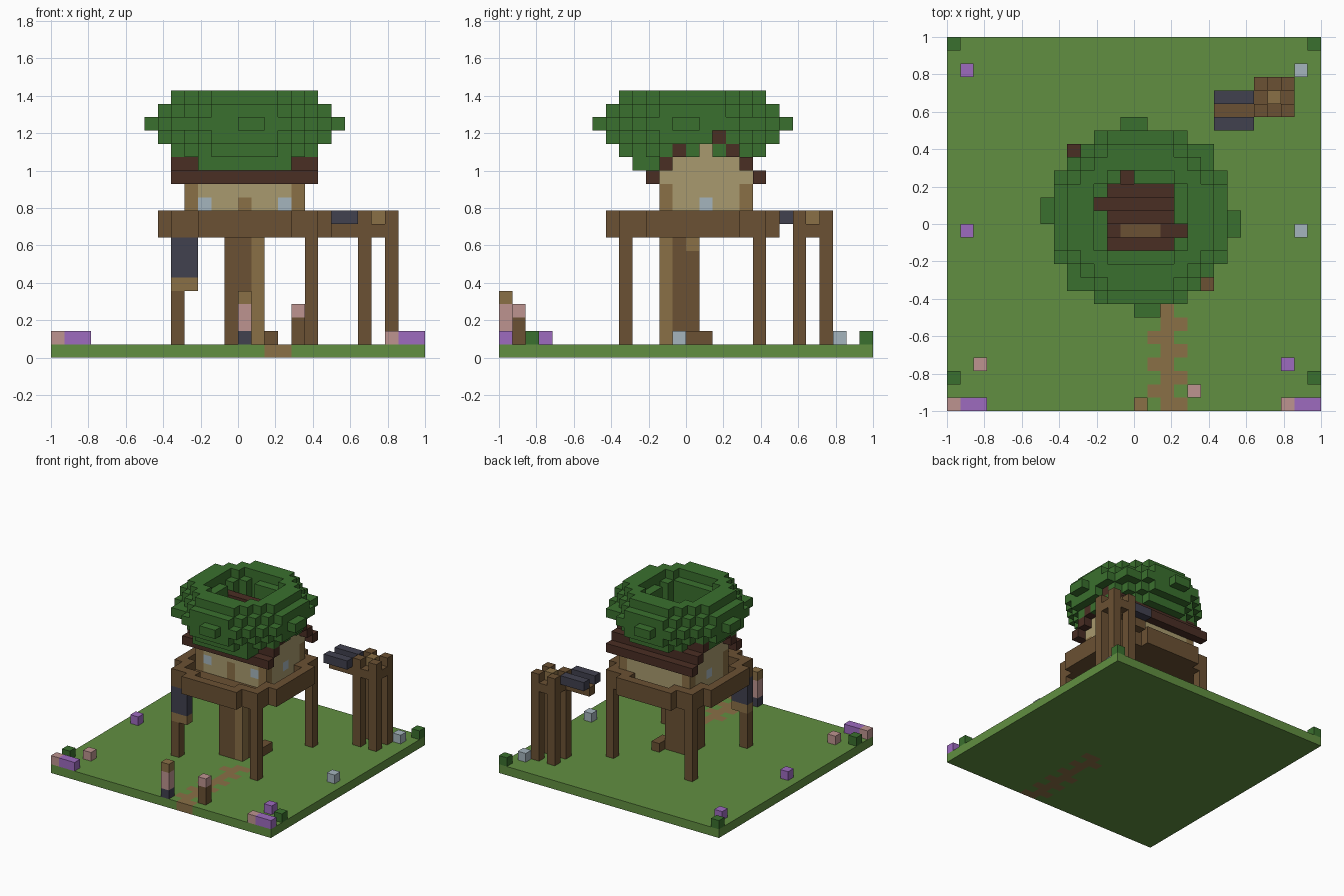
import bpy, bmesh
from mathutils import Vector

cube = bpy.data.objects.get("Cube")
if cube:
    bpy.data.objects.remove(cube)

N = 28            # cells along the base
V = 2 / N         # cell size
MID = 14          # cell at the centre of the tree
HEX = {"grass": "618F41", "leaf": "3A702E", "wood": "6B5133",
       "light_wood": "8A7046", "roof_brown": "4A2E24", "plaster": "A99A6E",
       "slate": "41414F", "purple": "9D6BBF", "pink": "BD9490",
       "pale_blue": "A5B5BD"}


def linear(h):
    c = int(h, 16) / 255
    return c / 12.92 if c <= 0.04045 else ((c + 0.055) / 1.055) ** 2.4


materials = {}
for name, code in HEX.items():
    m = bpy.data.materials.new(name)
    m.use_nodes = True
    col = tuple(linear(code[i:i + 2]) for i in (0, 2, 4)) + (1.0,)
    m.diffuse_color = col
    bsdf = next(n for n in m.node_tree.nodes if n.type == "BSDF_PRINCIPLED")
    bsdf.inputs["Base Color"].default_value = col
    bsdf.inputs["Roughness"].default_value = 0.9
    materials[name] = m

cells = {}        # (i, j, k) -> (part, colour)


def span(r):
    return range(r[0], r[1] + 1) if isinstance(r, tuple) else (r,)


def fill(part, colour, x, y, z):
    """Fill a block of cells; each range is one index or (first, last)."""
    for i in span(x):
        for j in span(y):
            for k in span(z):
                cells[i, j, k] = (part, colour)


# Ground slab with a zigzag path
fill("ground", "grass", (0, N - 1), (0, N - 1), 0)
for j in range(11):
    side = 15 if j % 2 else 17
    fill("path", "light_wood", 16, j, 0)
    if j < 7 or j > 7:
        fill("path", "light_wood", side, j, 0)

# Leaf crown: stacked discs with a hollow centre
discs = {14: 25, 15: 29, 16: 40, 17: 50, 18: 40, 19: 29}
reach = {14: 3, 15: 5, 16: 6, 17: 7, 18: 6, 19: 5}
gaps = {(9, 19), (19, 9), (7, 13), (21, 15), (13, 7), (15, 21),
        (11, 15), (13, 17), (17, 13)}
for k, r2 in discs.items():
    for i in range(7, 22):
        for j in range(7, 22):
            dx, dy = i - MID, j - MID
            d2 = dx * dx + dy * dy
            hollow = max(abs(dx), abs(dy)) <= 2 or (k == 19 and d2 < 14)
            limit = 4 if k == 14 else reach[k]
            if (d2 <= r2 and abs(dx) <= reach[k] and abs(dy) <= limit
                    and not hollow and (i, j) not in gaps):
                fill("leaf_crown", "leaf", i, j, k)
for gap in ((19, 15, 15), (20, 16, 16)):
    cells.pop(gap, None)

# Deck on four posts, with a low rim


def on_deck(i, j):
    dx, dy = i - MID, j - MID
    return max(abs(dx), abs(dy)) <= 6 and dx * dx + dy * dy <= 50


for i in range(8, 21):
    for j in range(8, 21):
        if on_deck(i, j):
            fill("deck", "wood", i, j, 9)
            if not all(on_deck(i + a, j + b) for a in (-1, 0, 1) for b in (-1, 0, 1)):
                fill("deck_rim", "wood", i, j, 10)
for i in (9, 19):
    for j in (9, 19):
        fill("deck_post", "wood", i, j, (1, 8))

# Trunk with a pale corner and a root
fill("trunk", "wood", (13, 15), (12, 14), (1, 8))
fill("trunk", "light_wood", 15, 12, (1, 8))
fill("trunk", "light_wood", 15, 14, 8)
fill("root", "wood", 16, (14, 15), 1)

# Banner hanging at the front post
fill("banner", "slate", (9, 10), 9, (6, 8))
fill("banner", "light_wood", (9, 10), 9, 5)

# House walls, corner posts, windows and door
fill("house_walls", "plaster", (10, 18), (12, 18), (10, 13))
for i in (10, 18):
    for j in (12, 18):
        fill("house_corner", "light_wood", i, j, (10, 12))
    fill("side_window", "pale_blue", i, 15, 11)
for i in (11, 17):
    fill("front_window", "pale_blue", i, 12, 11)
fill("door", "light_wood", 14, 12, (10, 11))

# Stepped gable and roof, ridge running left to right
for step in range(5):
    k = 13 + step
    if step < 4:
        fill("gable", "plaster", (10, 18), (12 + step, 18 - step), k)
    for j in (11 + step, 19 - step):
        fill("roof", "roof_brown", (9, 19), j, k)
fill("roof_beam", "wood", (13, 15), 13, 15)

# Small tower behind, with a gangway
for i in (23, 25):
    for j in (22, 24):
        fill("tower_post", "wood", i, j, (1, 10))
fill("tower_top", "wood", 24, (22, 24), 9)
fill("tower_top", "wood", (23, 25), 23, 9)
fill("tower_core", "light_wood", 24, 23, (9, 10))
fill("gangway", "wood", (20, 22), 22, 9)
for j in (21, 23):
    fill("gangway_rail", "slate", (20, 22), j, 10)

# Posts beside the path
fill("lamp_post", "slate", 14, 0, 1)
fill("lamp_post", "pink", 14, 0, (2, 3))
fill("lamp_post", "light_wood", 14, 0, 4)
fill("sign_post", "wood", 18, 1, (1, 2))
fill("sign_post", "pink", 18, 1, 3)

# Flowers, stones and bushes
for i in (0, 27):
    for j in (2, 27):
        fill("bush", "leaf", i, j, 1)
for j in (13, 25):
    fill("purple_flower", "purple", 1, j, 1)
    fill("stone", "pale_blue", 26, j, 1)
fill("purple_flower", "purple", 25, 3, 1)
fill("pink_flower", "pink", 2, 3, 1)
for start in (0, 25):
    fill("pink_flower", "pink", start, 0, 1)
    fill("purple_flower", "purple", (start + 1, start + 2), 0, 1)


def build(part):
    """One mesh per part, made of its exposed cell faces."""
    bm = bmesh.new()
    slots = []
    for (i, j, k), (owner, colour) in cells.items():
        if owner != part:
            continue
        if colour not in slots:
            slots.append(colour)
        centre = Vector((i + 0.5, j + 0.5, k + 0.5))
        for axis in range(3):
            for sign in (-1, 1):
                n = Vector((0, 0, 0))
                n[axis] = sign
                if (i + int(n.x), j + int(n.y), k + int(n.z)) in cells:
                    continue
                u = Vector((0, 0, 0))
                u[(axis + 1) % 3] = 1
                w = n.cross(u)
                ring = [centre + (n + a * u + b * w) / 2
                        for a, b in ((-1, -1), (1, -1), (1, 1), (-1, 1))]
                f = bm.faces.new([bm.verts.new((p.x * V - 1, p.y * V - 1, p.z * V))
                                  for p in ring])
                f.material_index = slots.index(colour)
    bmesh.ops.remove_doubles(bm, verts=bm.verts, dist=V / 100)
    mesh = bpy.data.meshes.new(part)
    bm.to_mesh(mesh)
    bm.free()
    for s in slots:
        mesh.materials.append(materials[s])
    bpy.context.collection.objects.link(bpy.data.objects.new(part, mesh))


for part in sorted({owner for owner, _ in cells.values()}):
    build(part)
